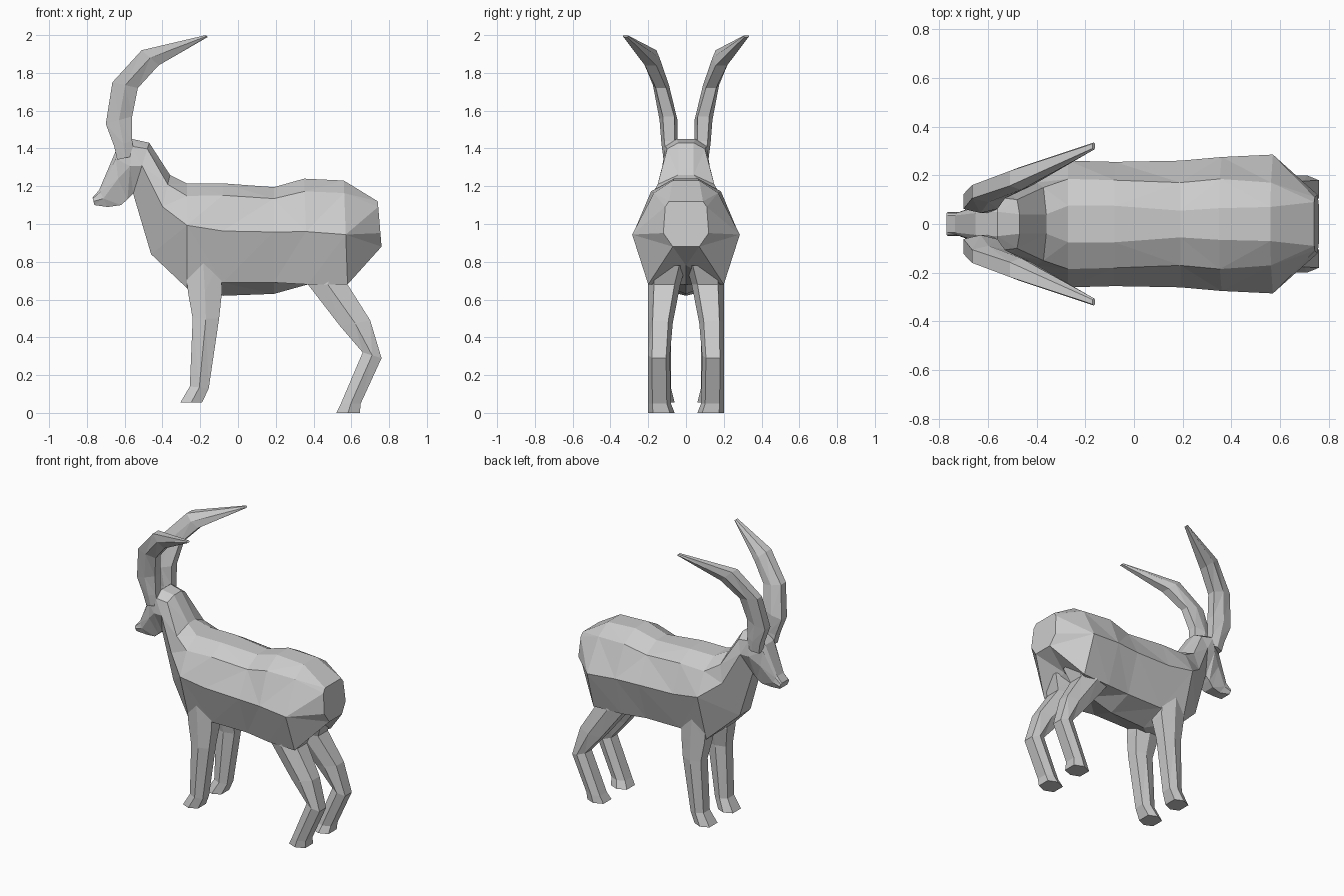
import bpy, bmesh
from mathutils import Vector

cube = bpy.data.objects.get("Cube")
if cube:
    bpy.data.objects.remove(cube)

coat = bpy.data.materials.new("plain grey")
coat.use_nodes = True
grey = (0.6, 0.6, 0.6, 1)
coat.diffuse_color = grey
coat.node_tree.nodes["Principled BSDF"].inputs["Base Color"].default_value = grey


def loft(name, rings, side=1):
    """Skin closed rings of points with flat faces and capped ends."""
    bm = bmesh.new()
    loops = [[bm.verts.new((p[0], p[1] * side, p[2])) for p in ring] for ring in rings]
    for a, b in zip(loops, loops[1:]):
        n = len(a)
        for i in range(n):
            j = (i + 1) % n
            bm.faces.new((a[i], a[j], b[j], b[i]))
    bm.faces.new(loops[0])
    bm.faces.new(loops[-1])
    bmesh.ops.recalc_face_normals(bm, faces=bm.faces)
    bmesh.ops.triangulate(bm, faces=[f for f in bm.faces if len(f.verts) == 4])
    mesh = bpy.data.meshes.new(name)
    bm.to_mesh(mesh)
    bm.free()
    mesh.materials.append(coat)
    obj = bpy.data.objects.new(name, mesh)
    bpy.context.collection.objects.link(obj)
    return obj


def trunk_ring(xt, zt, xb, zb, back, upper, wide, drop, low, sag):
    """Symmetric section between a top point and a bottom point."""
    top, bottom = Vector((xt, 0, zt)), Vector((xb, 0, zb))
    half = []
    for width, t in ((back, 0), (upper, 0.12), (wide, drop), (low, 1)):
        p = top.lerp(bottom, t)
        p.y = width
        half.append(p)
    mirror = [Vector((p.x, -p.y, p.z)) for p in reversed(half)]
    return half + [bottom + Vector((0, 0, sag))] + mirror


def limb_ring(xa, za, xb, zb, y0, y1):
    """Six-sided section between a front and a rear point."""
    mid, q = (y0 + y1) / 2, (y1 - y0) * 0.32
    xm, zm = (xa + xb) / 2, (za + zb) / 2
    return [(xa, mid - q, za), (xa, mid + q, za), (xm, y1, zm),
            (xb, mid + q, zb), (xb, mid - q, zb), (xm, y0, zm)]


# Body, neck and head, from rump to nose
TRUNK = [
    (.74, 1.12, .76, .88, .09, .11, .12, .7, .07, 0),
    (.56, 1.23, .58, .68, .07, .17, .285, .52, .2, .1),
    (.35, 1.24, .37, .68, .065, .185, .275, .5, .19, 0),
    (.19, 1.195, .19, .69, .055, .17, .26, .47, .17, -.06),
    (-.08, 1.215, -.08, .69, .075, .18, .255, .48, .17, -.07),
    (-.27, 1.215, -.27, .66, .075, .185, .26, .4, .16, 0),
    (-.36, 1.26, -.46, .84, .04, .15, .17, .4, .06, 0),
    (-.47, 1.43, -.555, 1.16, .04, .1, .125, .45, .05, 0),
    (-.56, 1.45, -.585, 1.13, .05, .11, .12, .45, .05, 0),
    (-.65, 1.38, -.62, 1.1, .045, .07, .08, .5, .04, 0),
    (-.735, 1.18, -.69, 1.09, .035, .045, .05, .5, .03, 0),
    (-.77, 1.14, -.76, 1.1, .035, .045, .05, .5, .04, 0),
]
loft("body_and_head", [trunk_ring(*r) for r in TRUNK])

FRONT_LEG = [
    (-.28, .82, -.09, .82, .05, .2),
    (-.265, .64, -.085, .64, .05, .2),
    (-.24, .5, -.1, .5, .08, .2),
    (-.255, .14, -.155, .13, .08, .19),
    (-.305, .055, -.19, .055, .06, .2),
]
REAR_LEG = [
    (.38, .78, .62, .78, 0, .2),
    (.37, .68, .58, .68, .03, .2),
    (.54, .46, .7, .49, .07, .2),
    (.66, .32, .76, .29, .085, .2),
    (.545, .05, .65, .05, .08, .2),
    (.52, 0, .645, 0, .06, .2),
]
HORN = [
    (-.64, 1.34, -.55, 1.36, .04, .12),
    (-.655, 1.41, -.56, 1.44, .045, .13),
    (-.7, 1.53, -.56, 1.57, .045, .14),
    (-.665, 1.75, -.53, 1.72, .09, .175),
    (-.51, 1.92, -.42, 1.84, .14, .235),
    (-.17, 2, -.16, 1.99, .305, .335),
]

# Paired legs and horns
for word, side in (("left", -1), ("right", 1)):
    for part, rings in (("front_leg", FRONT_LEG), ("rear_leg", REAR_LEG), ("horn", HORN)):
        loft(word + "_" + part, [limb_ring(*r) for r in rings], side)
